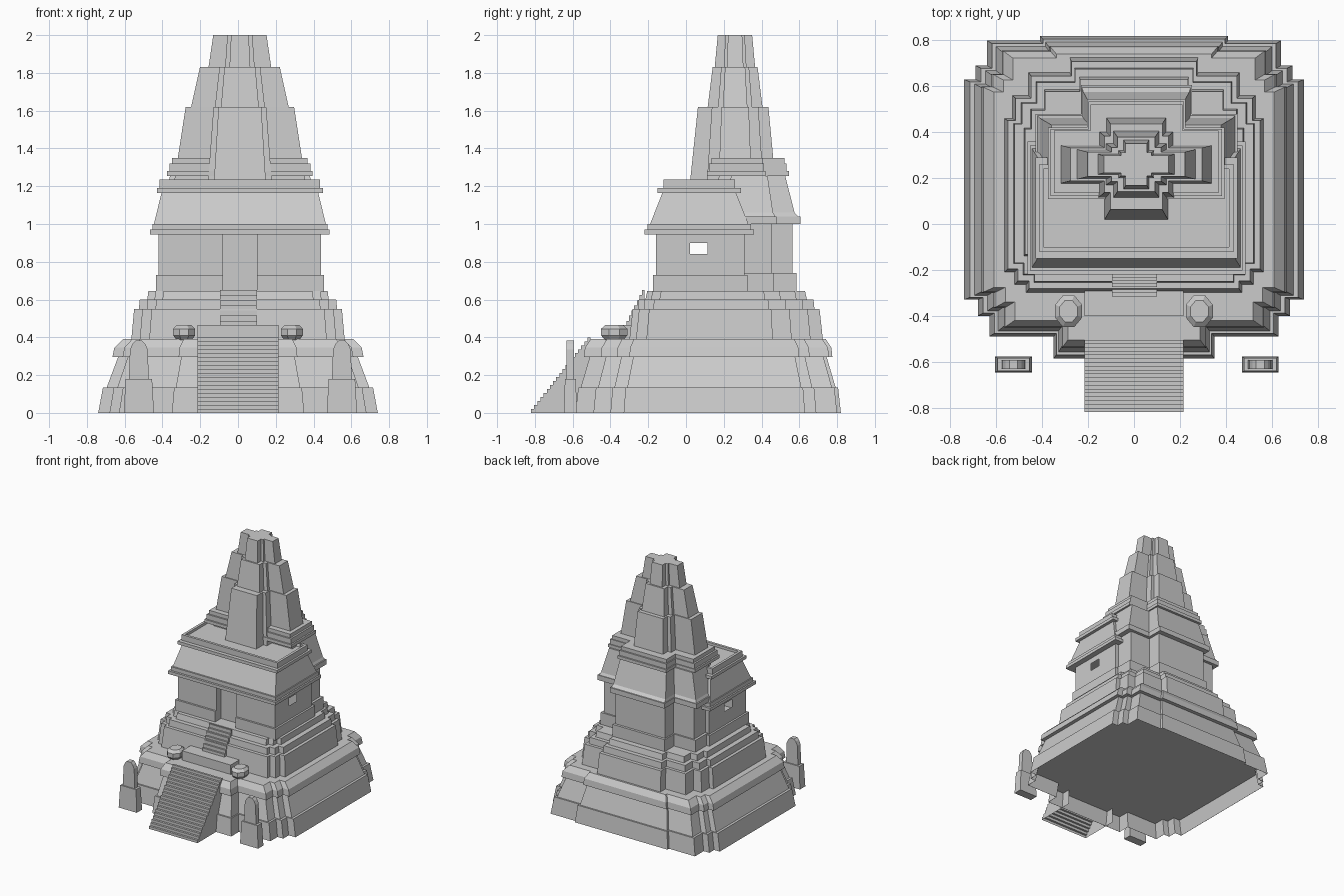
import bpy, bmesh, math

if "Cube" in bpy.data.objects:
    bpy.data.objects.remove(bpy.data.objects["Cube"])


def new_object(name, bm):
    bmesh.ops.recalc_face_normals(bm, faces=bm.faces)
    me = bpy.data.meshes.new(name)
    bm.to_mesh(me)
    bm.free()
    ob = bpy.data.objects.new(name, me)
    bpy.context.collection.objects.link(ob)
    return ob


def outline(corners, cx=0.0):
    """Mirrored stepped plan from the outer corners of its right half, front to back."""
    half = []
    for i, (x, y) in enumerate(corners):
        half.append((x, y))
        if i + 1 < len(corners):
            nx, ny = corners[i + 1]
            if nx > x and ny != y:
                half.append((x, ny))
            elif nx < x and ny != y:
                half.append((nx, y))
    return [(cx + x, y) for x, y in half] + [(cx - x, y) for x, y in reversed(half)]


def inset(corners, dx, dy, ymid):
    """Shrink a plan: the outermost edges move by dx, dy and inner steps in proportion."""
    xmax = max(x for x, _ in corners)
    front = ymid - min(y for _, y in corners)
    back = max(y for _, y in corners) - ymid
    return [(x - dx * x / xmax, y - dy * (y - ymid) / (back if y > ymid else front))
            for x, y in corners]


def scaled(corners, s, cy):
    return [(x * s, cy + (y - cy) * s) for x, y in corners]


def loft(name, rings):
    """Closed stack of (z, outline) rings joined by flat faces."""
    bm = bmesh.new()
    loops = [[bm.verts.new((x, y, z)) for x, y in pts] for z, pts in rings]
    for a, b in zip(loops, loops[1:]):
        n = len(a)
        for i in range(n):
            j = (i + 1) % n
            bm.faces.new((a[i], a[j], b[j], b[i]))
    bm.faces.new(loops[0][::-1])
    bm.faces.new(loops[-1])
    return new_object(name, bm)


def moulded(name, corners, profile, ymid, cx=0.0):
    """profile: (z, x inset, y inset)"""
    return loft(name, [(z, outline(inset(corners, dx, dy, ymid), cx)) for z, dx, dy in profile])


def box(name, x0, x1, y0, y1, z0, z1):
    pts = [(x0, y0), (x1, y0), (x1, y1), (x0, y1)]
    return loft(name, [(z0, pts), (z1, pts)])


def stairs(name, x0, x1, y0, y1, z0, z1, n):
    """Stair open at the back and underside: two side walls, treads and risers."""
    prof = [(y1, z0), (y0, z0)]
    for i in range(n):
        z = z0 + (z1 - z0) * (i + 1) / n
        prof += [(y0 + (y1 - y0) * i / n, z), (y0 + (y1 - y0) * (i + 1) / n, z)]
    bm = bmesh.new()
    a, b = [[bm.verts.new((x, y, z)) for y, z in prof] for x in (x0, x1)]
    bm.faces.new(a)
    bm.faces.new(b[::-1])
    for i in range(1, len(prof) - 1):
        bm.faces.new((a[i], b[i], b[i + 1], a[i + 1]))
    return new_object(name, bm)


# Lower plinth with a raised underside, and upper terrace
plinth = [(.35, -.585), (.63, -.49), (.68, -.40), (.74, -.33),
          (.74, .63), (.69, .69), (.64, .80), (.41, .82)]
moulded("lower_plinth", plinth,
        [(.12, .024, .014), (0, .001, .001), (0, 0, 0), (.135, .025, .015), (.135, .045, .028),
         (.295, .105, .075), (.295, .075, .045), (.345, .085, .05), (.39, .13, .08)], .2)
terrace = [(.47, -.30), (.52, -.265), (.565, -.21),
           (.565, .46), (.53, .56), (.46, .66), (.28, .725)]
moulded("upper_terrace", terrace,
        [(.385, 0, 0), (.55, .015, .018), (.55, .04, .045), (.60, .045, .05),
         (.60, .085, .085), (.645, .09, .095)], .2)

# Front stairs, landing and upper stairs
stairs("front_stairs", -.215, .215, -.82, -.505, 0, .40, 19)
box("landing", -.215, .215, -.40, -.26, .38, .465)
stairs("upper_stairs", -.095, .10, -.315, -.22, .46, .65, 7)

# Hall walls with door recess, side windows cut as openings
CX = .01
moulded("hall_footing", [(.09, -.10), (.09, -.175), (.445, -.175), (.445, .325)],
        [(.64, 0, 0), (.73, 0, 0)], .1, CX)
walls = moulded("hall_walls", [(.09, -.10), (.09, -.16), (.43, -.16), (.43, .31)],
                [(.645, 0, 0), (.96, 0, 0)], .1, CX)
bm = bmesh.new()
bm.from_mesh(walls.data)
for co, no in (((0, .02, 0), (0, 1, 0)), ((0, .115, 0), (0, 1, 0)),
               ((0, 0, .84), (0, 0, 1)), ((0, 0, .90), (0, 0, 1))):
    bmesh.ops.bisect_plane(bm, geom=bm.verts[:] + bm.edges[:] + bm.faces[:],
                           plane_co=co, plane_no=no)
holes = []
for f in bm.faces:
    c = f.calc_center_median()
    if abs(f.normal.x) > .9 and abs(c.x) > .3 and .02 < c.y < .115 and .84 < c.z < .90:
        holes.append(f)
bmesh.ops.delete(bm, geom=holes, context="FACES")
bm.to_mesh(walls.data)
bm.free()

# Hall eave, sloping roof and parapet
moulded("hall_roof", [(.475, -.22), (.475, .36)],
        [(.945, 0, 0), (.97, 0, 0), (.97, .012, .017), (1.0, .012, .017),
         (1.0, .02, .03), (1.165, .06, .095), (1.165, .035, .07), (1.19, .035, .07),
         (1.19, .05, .1), (1.235, .05, .1), (1.235, .07, .12), (1.215, .07, .12)], .07, CX)

# Shrine behind the hall
shrine = [(.40, .2), (.40, .455), (.22, .565)]
moulded("shrine_body", shrine,
        [(.64, -.02, -.02), (.74, -.02, -.02), (.74, 0, 0), (1.0, 0, 0),
         (1.0, -.04, -.04), (1.04, -.04, -.04), (1.04, -.03, -.03), (1.06, -.02, -.01),
         (1.255, .03, .04)], .3, CX)
moulded("shrine_cornice", [(.385, .11), (.385, .42), (.215, .545)],
        [(1.255, 0, 0), (1.28, 0, 0), (1.28, .012, .012), (1.32, .012, .012),
         (1.32, .026, .024), (1.35, .026, .024)], .26, CX)

# Three tapering cross-shaped tower tiers
CY = .26


def tower(name, hx, hf, hb, arm, mid, panel, z0, z1, taper):
    c = [(panel, CY - hf), (mid[0], CY - mid[1]), (hx, CY - arm),
         (hx, CY + arm), (mid[0], CY + mid[1]), (panel, CY + hb)]
    loft(name, [(z0, outline(c, CX)), (z1, outline(scaled(c, taper, CY), CX))])


tower("tower_lower", .35, .24, .215, .088, (.17, .15), .138, 1.21, 1.62, .82)
tower("tower_middle", .258, .145, .145, .065, (.132, .09), .10, 1.62, 1.83, .82)
tower("tower_top", .166, .108, .106, .044, (.078, .06), .055, 1.83, 2.0, .85)

# Pair of eight-sided urns on the plinth
for side, x in (("left", -.285), ("right", .285)):
    rings = []
    for z, r in ((.385, .042), (.41, .063), (.445, .063), (.465, .042)):
        rings.append((z, [(x + r * math.cos(a), -.38 + 1.2 * r * math.sin(a))
                          for a in (math.pi * (i + .5) / 4 for i in range(8))]))
    loft(side + "_urn", rings)

# Pair of standing stones on pedestals
for side, x in (("left", -.525), ("right", .55)):
    def rect(hx, hy):
        return [(x - hx, -.612 - hy), (x + hx, -.612 - hy), (x + hx, -.612 + hy), (x - hx, -.612 + hy)]
    loft(side + "_stone_pedestal", [(0, rect(.08, .034)), (.18, rect(.07, .029))])
    loft(side + "_standing_stone", [(.17, rect(.053, .02)), (.335, rect(.047, .02)),
                                    (.365, rect(.034, .02)), (.382, rect(.018, .02))])
